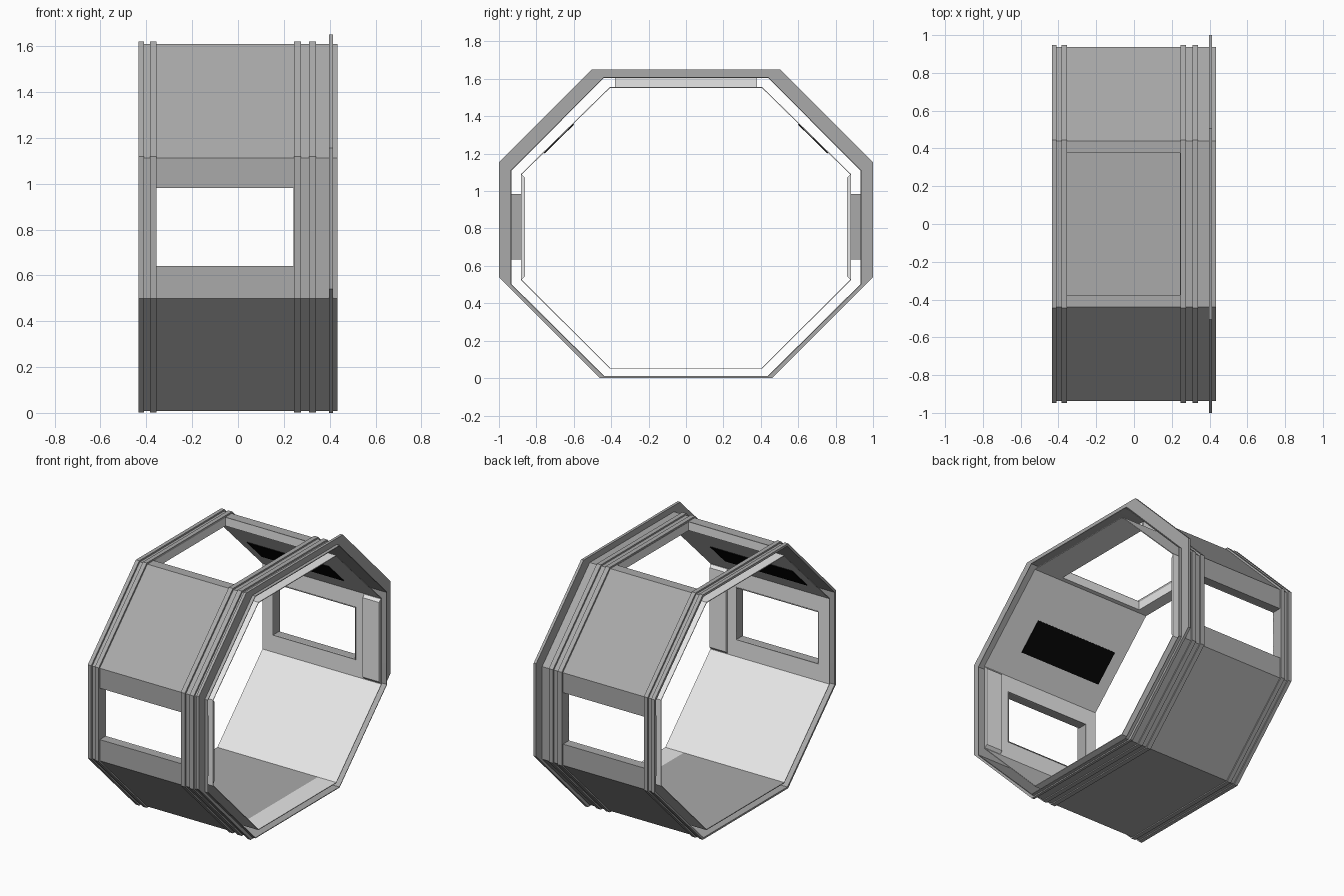
import bpy, bmesh
from mathutils import Vector

cube = bpy.data.objects.get("Cube")
if cube:
    bpy.data.objects.remove(cube)


def material(name, v):
    m = bpy.data.materials.new(name)
    m.use_nodes = True
    m.diffuse_color = (v, v, v, 1)
    m.node_tree.nodes["Principled BSDF"].inputs["Base Color"].default_value = (v, v, v, 1)
    return m


GREY = material("hull grey", 0.4)
LIGHT = material("interior light grey", 0.8)
BLACK = material("vent black", 0.002)

X0, X1 = -0.435, 0.435          # module ends
WX0, WX1 = -0.355, 0.243        # window span along the module
WZ0, WZ1 = 0.64, 0.98           # side window heights
TOP_Y = 0.375                   # roof window half width


def octagon(wall, z_low, z_high, top, z_top, bottom, z_bottom):
    """Mirror the +y half of an octagonal section; returns (y, z) points."""
    half = [(bottom, z_bottom), (wall, z_low), (wall, z_high), (top, z_top)]
    return half + [(-y, z) for y, z in reversed(half)]


def finish(name, bm, mats):
    bmesh.ops.remove_doubles(bm, verts=bm.verts, dist=0.0001)
    me = bpy.data.meshes.new(name)
    bm.to_mesh(me)
    bm.free()
    for m in mats:
        me.materials.append(m)
    ob = bpy.data.objects.new(name, me)
    bpy.context.scene.collection.objects.link(ob)
    return ob


def quad(bm, pts):
    return bm.faces.new([bm.verts.new(p) for p in pts])


def shell(name, pts, mats, offset, floor_split=None):
    """Thin octagonal sheet with window openings in both walls and the roof."""
    bm = bmesh.new()
    xs = [X0, WX0, WX1, 0.3, X1]
    for i in range(8):
        a, b = pts[i], pts[(i + 1) % 8]
        axis, cuts = None, [0, 1]
        if i in (1, 5):
            axis, lo, hi = 1, WZ0, WZ1
        elif i == 3:
            axis, lo, hi = 0, -TOP_Y, TOP_Y
        if axis is not None:
            d = b[axis] - a[axis]
            cuts = sorted([0, (lo - a[axis]) / d, (hi - a[axis]) / d, 1])
        at = lambda t: (a[0] + (b[0] - a[0]) * t, a[1] + (b[1] - a[1]) * t)
        for j in range(len(cuts) - 1):
            p, q = at(cuts[j]), at(cuts[j + 1])
            for k in range(4):
                if axis is not None and j == 1 and k == 1:
                    continue
                f = quad(bm, [(xs[k], *p), (xs[k + 1], *p), (xs[k + 1], *q), (xs[k], *q)])
                f.normal_update()
                if f.normal.dot(f.calc_center_median() - Vector((0, 0, 0.8))) < 0:
                    f.normal_flip()
                if floor_split is not None and i == 7 and xs[k] < floor_split:
                    f.material_index = 1
    ob = finish(name, bm, mats)
    mod = ob.modifiers.new("thickness", 'SOLIDIFY')
    mod.thickness, mod.offset = 0.005, offset
    return ob


def ring(name, outer, inner, x0, x1, mat):
    """Closed octagonal band between two sections."""
    bm = bmesh.new()
    for i in range(8):
        j = (i + 1) % 8
        loop = [(outer[i], outer[j], x0, x1), (inner[i], inner[j], x0, x1)]
        for a, b, s, e in loop:
            quad(bm, [(s, *a), (e, *a), (e, *b), (s, *b)])
        for x in (x0, x1):
            quad(bm, [(x, *outer[i]), (x, *outer[j]), (x, *inner[j]), (x, *inner[i])])
    bmesh.ops.remove_doubles(bm, verts=bm.verts, dist=0.0001)
    bmesh.ops.recalc_face_normals(bm, faces=bm.faces)
    return finish(name, bm, [mat])


def prism(name, profile, x0, x1, mat):
    """Extrude a (y, z) profile along the module."""
    bm = bmesh.new()
    f = bm.faces.new([bm.verts.new((x0, y, z)) for y, z in profile])
    r = bmesh.ops.extrude_face_region(bm, geom=[f])
    verts = [v for v in r["geom"] if isinstance(v, bmesh.types.BMVert)]
    bmesh.ops.translate(bm, verts=verts, vec=(x1 - x0, 0, 0))
    bmesh.ops.recalc_face_normals(bm, faces=bm.faces)
    return finish(name, bm, [mat])


def box(name, x0, x1, y0, y1, z0, z1, mat):
    return prism(name, [(y0, z0), (y1, z0), (y1, z1), (y0, z1)], x0, x1, mat)


# Hull skin, inner lining and raised bands
HULL = octagon(0.937, 0.5, 1.112, 0.44, 1.61, 0.44, 0.008)
LINING = octagon(0.877, 0.525, 1.09, 0.405, 1.552, 0.405, 0.055)
BAND = octagon(0.948, 0.5, 1.118, 0.446, 1.62, 0.446, 0.001)
FLANGE = octagon(1.0, 0.54, 1.155, 0.505, 1.65, 0.46, 0.0)

shell("hull_skin", HULL, [GREY], -1)
shell("inner_lining", LINING, [LIGHT, GREY], 1, floor_split=0.29)
for n, (a, b) in enumerate([(X0, -0.41), (-0.383, -0.355), (0.245, 0.275), (0.31, 0.34)]):
    ring(f"hull_band_{n + 1}", BAND, HULL, a, b, GREY)
ring("end_flange", FLANGE, HULL, 0.396, 0.414, GREY)

T = 0.005
for side, s in (("back", 1), ("front", -1)):
    # Side window reveal
    ya, yb = s * 0.874, s * 0.936
    for nm, z in (("sill", WZ0 - T), ("head", WZ1)):
        box(f"{side}_window_{nm}", WX0, WX1, ya, yb, z, z + T, GREY)
    for nm, x in (("jamb_right", WX0 - T), ("jamb_left", WX1)):
        box(f"{side}_window_{nm}", x, x + T, ya, yb, WZ0 - T, WZ1 + T, GREY)

    # Wall post near the flanged end
    prism(f"{side}_wall_post", [(s * 0.878, 0.527), (s * 0.878, 1.088),
                                (s * 0.86, 1.07), (s * 0.86, 0.545)], 0.31, 0.43, LIGHT)

    # Black vent plate on the upper sloping lining
    hi, lo = Vector((s * 0.405, 1.552)), Vector((s * 0.877, 1.09))
    inward = Vector((-s, -1)).normalized() * 0.005
    p, q = hi.lerp(lo, 0.42), hi.lerp(lo, 0.75)
    prism(f"{side}_vent", [p, q, q + inward, p + inward], WX0, WX1, BLACK)

    # Roof window reveal, long edges
    box(f"{side}_roof_reveal", WX0, WX1, s * TOP_Y, s * (TOP_Y + T), 1.552, 1.609, LIGHT)

# Roof window reveal, short edges
for nm, x in (("right", WX0 - T), ("left", WX1)):
    box(f"{nm}_roof_reveal", x, x + T, -TOP_Y, TOP_Y, 1.552, 1.609, LIGHT)
